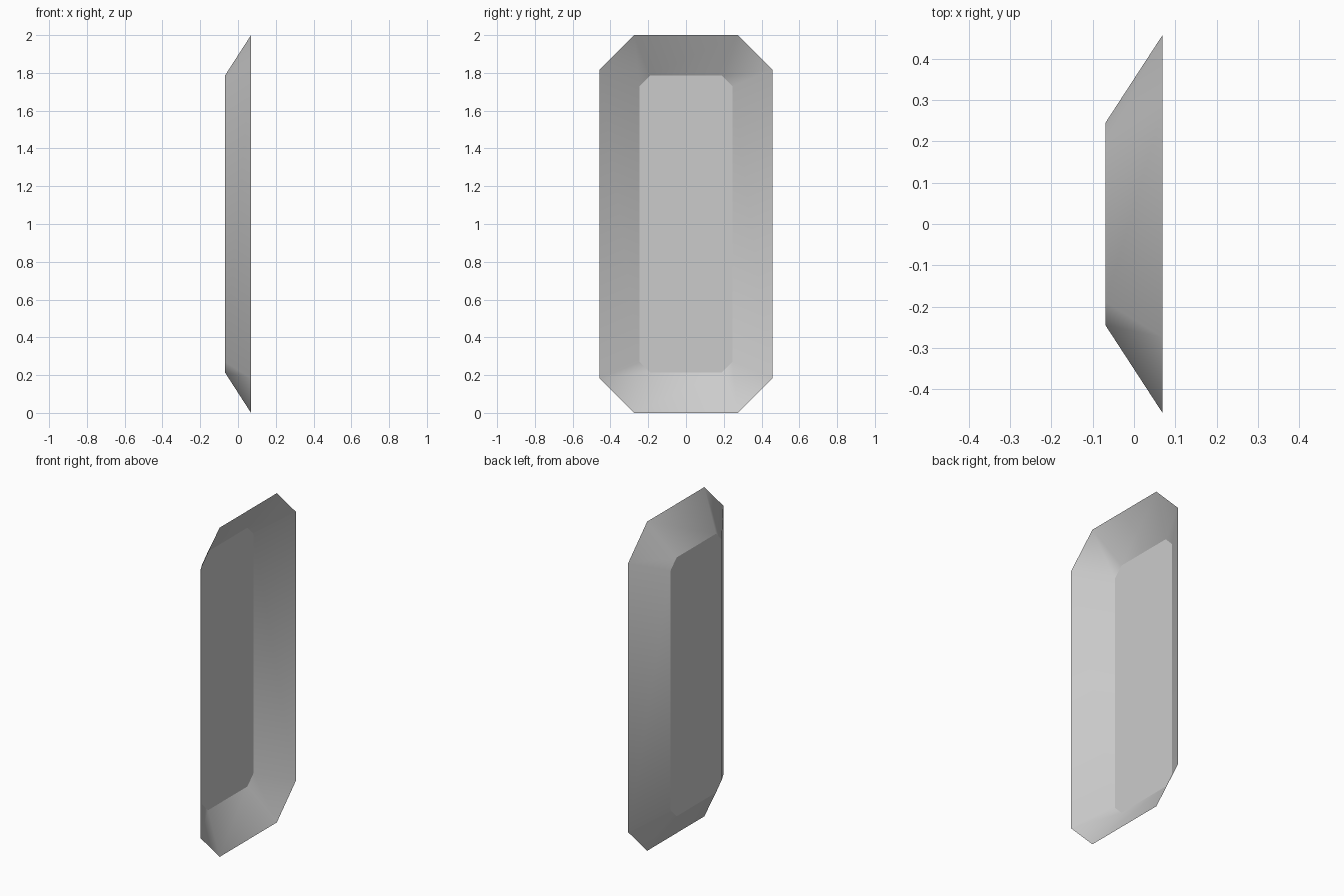
import bpy
import bmesh
import math

cube = bpy.data.objects.get("Cube")
if cube:
    bpy.data.objects.remove(cube, do_unlink=True)

# Single neutral grey
grey = bpy.data.materials.new("neutral_grey")
grey.use_nodes = True
colour = (0.6, 0.6, 0.6, 1)
grey.diffuse_color = colour
grey.node_tree.nodes["Principled BSDF"].inputs["Base Color"].default_value = colour


def chamfered_loop(bm, x, half_y, half_z, cut):
    """Upright rectangle with cut corners, centred at z = 1."""
    a, b = half_y - cut, half_z - cut
    quarter = [(half_y, b), (a, half_z)]
    points = quarter + [(-y, z) for y, z in reversed(quarter)]
    points += [(-y, -z) for y, z in points]
    return [bm.verts.new((x, y, 1 + z)) for y, z in points]


# Shallow open tray: flat floor and sloping walls, as a single sheet
bm = bmesh.new()
rim = chamfered_loop(bm, 0.069, 0.457, 1.0, 0.183)
base = chamfered_loop(bm, -0.069, 0.245, 0.786, 0.056)
bm.faces.new(base)
for i in range(len(rim)):
    j = (i + 1) % len(rim)
    bm.faces.new((rim[i], rim[j], base[j], base[i]))
bmesh.ops.recalc_face_normals(bm, faces=bm.faces)

# The open side faces +x, so the sheet's normals point that way
bm.normal_update()
if sum(f.normal.x * f.calc_area() for f in bm.faces) < 0:
    bmesh.ops.reverse_faces(bm, faces=bm.faces)

mesh = bpy.data.meshes.new("tray_panel")
bm.to_mesh(mesh)
bm.free()
mesh.materials.append(grey)
tray = bpy.data.objects.new("tray_panel", mesh)
bpy.context.collection.objects.link(tray)

# Walls blend into each other, floor edge stays crisp
bpy.context.view_layer.objects.active = tray
tray.select_set(True)
bpy.ops.object.shade_smooth_by_angle(angle=math.radians(30))
